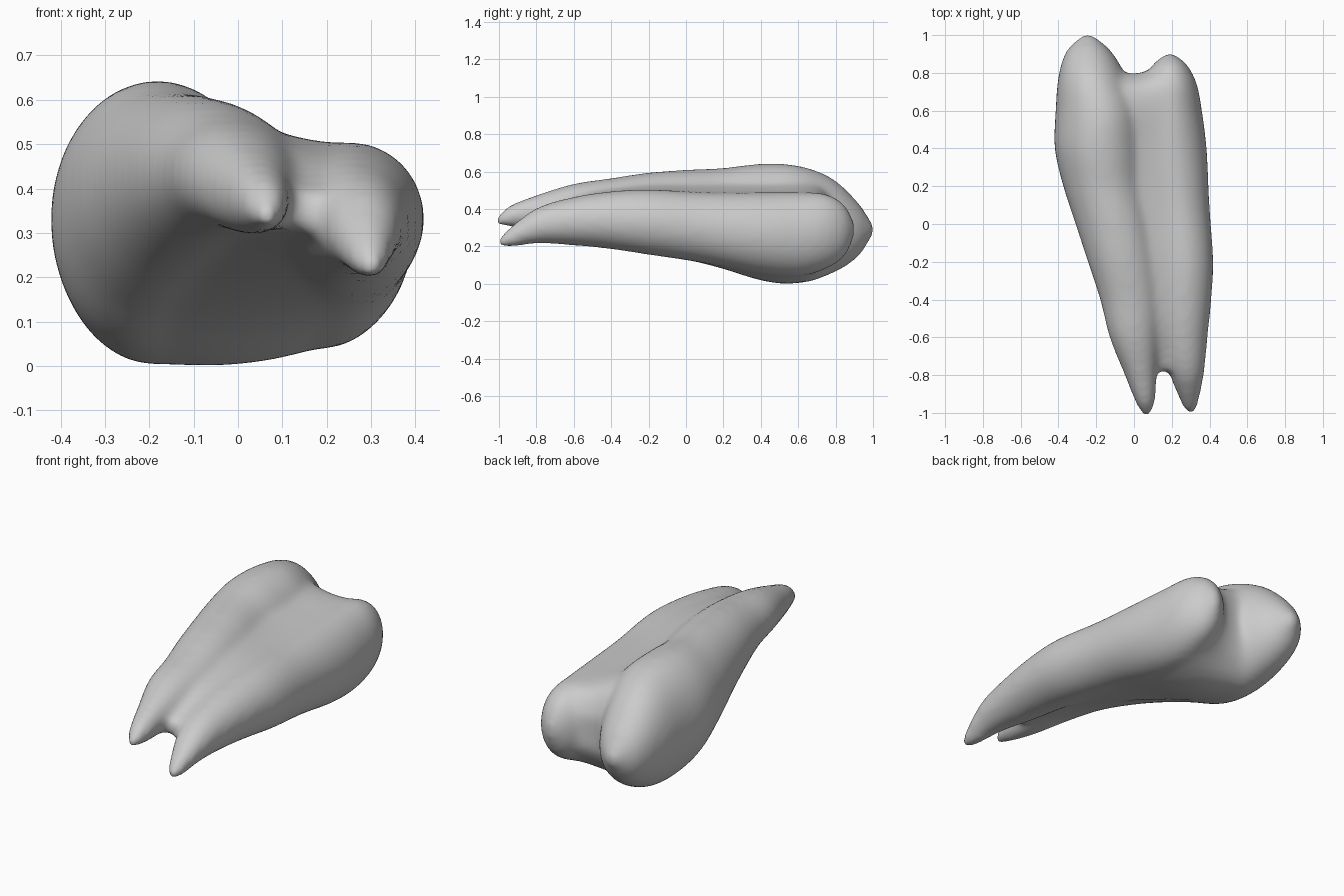
import bpy, bmesh, math
from mathutils import Vector

cube = bpy.data.objects.get("Cube")
if cube:
    bpy.data.objects.remove(cube, do_unlink=True)

SIDES = 40
STEPS = 5

# Each section: y, centre x, centre z, half width, half height
high_root_lobe = [
    (-1.015, .067, .335, .02, .02), (-.95, .06, .36, .05, .055),
    (-.8, .035, .385, .085, .09), (-.6, .0, .42, .13, .115),
    (-.4, -.02, .425, .16, .14), (-.2, -.06, .42, .185, .175),
    (0, -.105, .4, .205, .21), (.2, -.155, .37, .22, .25),
    (.4, -.18, .337, .24, .305), (.6, -.185, .317, .23, .315),
    (.78, -.22, .31, .18, .255), (.92, -.24, .29, .115, .145),
    (1.005, -.245, .29, .02, .02)]
low_root_lobe = [
    (-1.005, .3, .22, .02, .02), (-.95, .295, .245, .045, .05),
    (-.8, .28, .31, .09, .095), (-.6, .26, .335, .13, .13),
    (-.4, .255, .34, .155, .155), (-.2, .25, .33, .17, .175),
    (.1, .22, .3, .18, .19), (.4, .19, .27, .195, .22),
    (.6, .185, .265, .175, .225), (.75, .19, .28, .14, .2),
    (.85, .19, .285, .085, .135), (.9, .19, .29, .02, .04)]
# Each row of the bridge: y, dip of its top, dip of its underside, inward bow
bridge_dips = [
    (-.78, .06, .045, 0), (-.7, .05, .035, 0), (-.5, .025, .01, 0),
    (-.2, .02, -.01, 0), (.1, .02, -.025, 0), (.45, .03, -.025, 0),
    (.65, .025, -.01, .01), (.78, .03, .02, .04), (.87, .06, .05, .075)]


def spline(sections):
    """Smooth the section list by Hermite interpolation along y."""
    pts = [Vector(s) for s in sections]
    last = len(pts) - 1

    def slope(i):
        a, b = pts[max(i - 1, 0)], pts[min(i + 1, last)]
        return (b - a) / (b[0] - a[0])

    rows = []
    for i in range(last):
        p, q = pts[i], pts[i + 1]
        dy = q[0] - p[0]
        m, n = slope(i) * dy, slope(i + 1) * dy
        for k in range(STEPS):
            t = k / STEPS
            u = 1 - t
            rows.append(p * (1 + 2 * t) * u * u + m * t * u * u
                        + q * t * t * (3 - 2 * t) - n * t * t * u)
    return rows + [pts[last]]


def section_at(rows, y):
    """Section of a lobe at a given y."""
    for a, b in zip(rows, rows[1:]):
        if a[0] <= y <= b[0]:
            return a.lerp(b, (y - a[0]) / (b[0] - a[0]))


def ellipse_ring(section):
    y, cx, cz, rx, rz = section
    angles = [math.tau * k / SIDES for k in range(SIDES)]
    return [(cx + rx * math.cos(a), y, cz + rz * math.sin(a)) for a in angles]


def bridge_ring(left, right, top_dip, low_dip, bow):
    """Outline spanning the middles of two lobe sections."""
    top, low = [], []
    count = SIDES // 2
    for k in range(count):
        t = k / (count - 1)
        y, x, z, _, h = left.lerp(right, t)
        sag = 4 * t * (1 - t)
        y -= bow * sag
        top.append((x, y, z + h - .004 - top_dip * sag))
        low.append((x, y, z - h + .004 + low_dip * sag))
    return top + low[::-1]


def skin(bm, outlines):
    """Add a closed tube through the outlines."""
    rings = [[bm.verts.new(p) for p in outline] for outline in outlines]
    for a, b in zip(rings, rings[1:]):
        for k in range(SIDES):
            j = (k + 1) % SIDES
            bm.faces.new((a[k], a[j], b[j], b[k]))
    # Cap both ends with strips that follow a bowed outline
    for ring in (rings[0], rings[-1]):
        for k in range(SIDES // 2 - 1):
            bm.faces.new((ring[k], ring[k + 1], ring[-k - 2], ring[-k - 1]))


# Two lobes and the bridge that fills the space between them
bm = bmesh.new()
high_rows, low_rows = spline(high_root_lobe), spline(low_root_lobe)
for rows in (high_rows, low_rows):
    skin(bm, [ellipse_ring(r) for r in rows])
skin(bm, [bridge_ring(section_at(high_rows, y), section_at(low_rows, y), *dips)
          for y, *dips in spline(bridge_dips)])
bmesh.ops.recalc_face_normals(bm, faces=bm.faces)
mesh = bpy.data.meshes.new("tooth")
bm.to_mesh(mesh)
bm.free()
tooth = bpy.data.objects.new("tooth", mesh)
bpy.context.collection.objects.link(tooth)

# Fuse the lobes into one skin and soften the joins
fuse = tooth.modifiers.new("fuse", 'REMESH')
fuse.mode = 'VOXEL'
fuse.voxel_size = .016
fuse.use_smooth_shade = True
soften = tooth.modifiers.new("soften", 'SMOOTH')
soften.factor = .5
soften.iterations = 18

# Plain grey surface
grey = bpy.data.materials.new("light grey")
grey.use_nodes = True
colour = (.6, .6, .6, 1)
grey.diffuse_color = colour
grey.node_tree.nodes["Principled BSDF"].inputs["Base Color"].default_value = colour
mesh.materials.append(grey)
